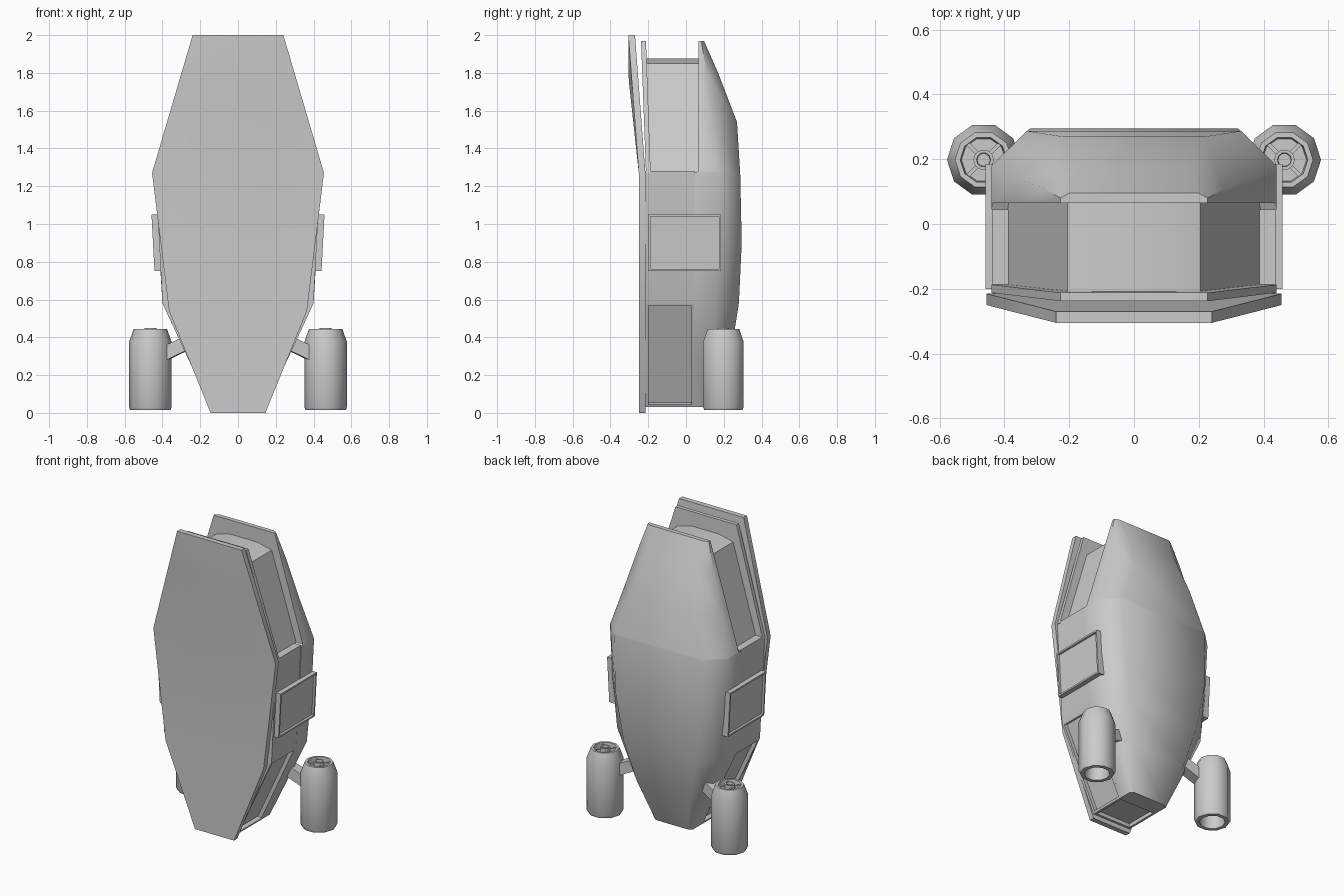
import bpy, bmesh, math
from mathutils import Matrix, Vector

if "Cube" in bpy.data.objects:
    bpy.data.objects.remove(bpy.data.objects["Cube"], do_unlink=True)

grey = bpy.data.materials.new("hull_grey")
grey.use_nodes = True
grey.diffuse_color = (0.6, 0.6, 0.6, 1)
grey.node_tree.nodes["Principled BSDF"].inputs["Base Color"].default_value = (0.6, 0.6, 0.6, 1)


def finish(bm, name, mirror=False, angle=30):
    bmesh.ops.recalc_face_normals(bm, faces=bm.faces)
    mesh = bpy.data.meshes.new(name)
    bm.to_mesh(mesh)
    bm.free()
    mesh.materials.append(grey)
    obj = bpy.data.objects.new(name, mesh)
    bpy.context.collection.objects.link(obj)
    if mirror:
        obj.modifiers.new("Mirror", "MIRROR").use_mirror_merge = False
    bpy.ops.object.select_all(action="DESELECT")
    obj.select_set(True)
    bpy.context.view_layer.objects.active = obj
    bpy.ops.object.shade_smooth_by_angle(angle=math.radians(angle))
    return obj


def loft(rings):
    """Skin a stack of equal-length rings and cap both ends."""
    bm = bmesh.new()
    rows = [[bm.verts.new(p) for p in ring] for ring in rings]
    n = len(rows[0])
    for a, b in zip(rows, rows[1:]):
        for i in range(n):
            j = (i + 1) % n
            bm.faces.new((a[i], a[j], b[j], b[i]))
    bm.faces.new(rows[0])
    bm.faces.new(rows[-1])
    bmesh.ops.recalc_face_normals(bm, faces=bm.faces)
    return bm


def rect(z, x0, x1, y0, y1):
    return [(x0, y0, z), (x1, y0, z), (x1, y1, z), (x0, y1, z)]


def recess(bm, faces, border, depth):
    for f in faces:
        bmesh.ops.inset_individual(bm, faces=[f], thickness=border)
        direction = f.normal.copy()
        result = bmesh.ops.extrude_discrete_faces(bm, faces=[f])
        bmesh.ops.translate(bm, vec=-direction * depth, verts=result["faces"][0].verts)


# Front shield: z, half width, edge front y, middle front y, back y
shield = [(0, .145, -.25, -.25, -.215), (.54, .365, -.25, -.25, -.215),
          (1.27, .455, -.25, -.25, -.215), (1.76, .311, -.287, -.303, -.252),
          (2, .24, -.305, -.305, -.27)]
finish(loft([[(-w, b, z), (-w, e, z), (-w / 2, m, z), (w / 2, m, z), (w, e, z), (w, b, z)]
             for z, w, e, m, b in shield]), "front_shield")

# Front hull with recessed lower side panels and underside
JOIN = .045
bm = loft([rect(z, -w, w, -.215, JOIN) for z, w in ((.03, .145), (.58, .40), (1.28, .437))])
panels = [f for f in bm.faces if f.calc_center_median().z < .4 and abs(f.normal.y) < .5]
recess(bm, panels, .022, .025)
finish(bm, "front_hull")

# Thin upper front wall leaning forward
finish(loft([rect(1.27, -.44, .44, -.212, -.187), rect(1.97, -.227, .227, -.238, -.212)]),
       "upper_front_wall")

# Rounded rear hull: z, half width, front y, side depth, back half width, back y
rear = [(.03, .145, JOIN, .13, .12, .15), (.3, .27, JOIN, .15, .2, .235),
        (.58, .40, JOIN, .16, .27, .28), (.9, .42, JOIN, .18, .32, .295),
        (1.27, .44, JOIN, .18, .33, .287), (1.28, .437, .065, .18, .325, .286),
        (1.54, .358, .065, .14, .22, .27), (1.8, .279, .065, .11, .18, .17),
        (1.97, .227, .065, .08, .2, .095)]
finish(loft([[(-w, f, z), (-w, s, z), (-b, y, z), (b, y, z), (w, s, z), (w, f, z)]
             for z, w, f, s, b, y in rear]), "rear_hull", angle=50)

# Core filling the gap between the upper walls
half = [(.39, 1.27), (.205, 1.85), (.1, 1.875)]
outline = half + [(-x, z) for x, z in reversed(half)]
core = loft([[(x, y - lean * (z - 1.27), z) for x, z in outline]
             for y, lean in ((-.195, .035), (.07, 0))])
finish(core, "upper_core")

# Framed side windows
bm = loft([rect(.75, .39, .442, -.2, .185), rect(1.05, .39, .458, -.2, .185)])
recess(bm, [f for f in bm.faces if f.normal.x > .9], .016, .015)
finish(bm, "side_window", mirror=True)

# Engine pods turned from a profile
CX, CY, SIDES = .464, .198, 10


def lathe(profile, name):
    bm = loft([[(CX + r * math.cos(t), CY + r * math.sin(t), z)
                for t in (math.tau * i / SIDES for i in range(SIDES))] for r, z in profile])
    return finish(bm, name, mirror=True, angle=40)


lathe([(.07, .1), (.08, .015), (.106, .015), (.113, .03), (.113, .375),
       (.088, .445), (.072, .445), (.068, .405)], "engine_pod")
lathe([(.032, .4), (.032, .45), (.022, .45), (.02, .435)], "engine_hub")

# Intake vanes
bm = bmesh.new()
for i in range(4):
    spin = Matrix.Rotation(math.pi / 4 + i * math.pi / 2, 4, "Z")
    place = Matrix.Translation((CX, CY, .42)) @ spin @ Matrix.Translation((.048, 0, 0))
    bmesh.ops.create_cube(bm, size=1, matrix=place @ Matrix.Diagonal((.045, .012, .03, 1)))
finish(bm, "intake_vanes", mirror=True)

# Struts joining engines to hull
start, end = Vector((.25, .15, .38)), Vector((.395, .17, .31))
bm = bmesh.new()
axis = (end - start).to_track_quat("X", "Z").to_matrix().to_4x4()
bmesh.ops.create_cube(bm, size=1, matrix=Matrix.Translation((start + end) / 2) @ axis
                      @ Matrix.Diagonal(((end - start).length, .075, .072, 1)))
finish(bm, "engine_strut", mirror=True)
